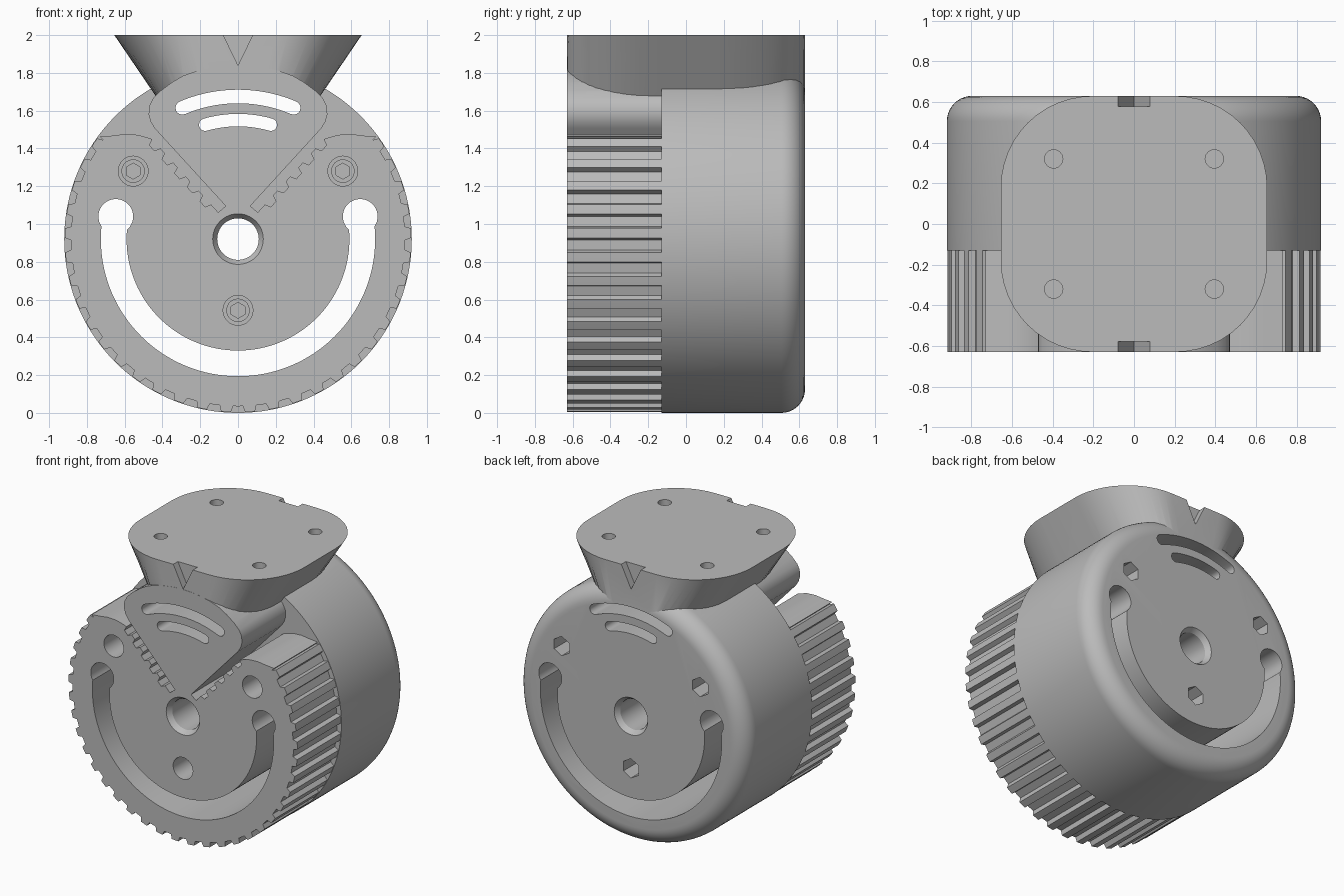
import bpy, bmesh
from math import sin, cos, pi, radians, sqrt
from mathutils import Vector

cube = bpy.data.objects.get("Cube")
if cube:
    bpy.data.objects.remove(cube)

CZ, R = 0.92, 0.92            # wheel axis height and radius
FRONT, STEP, BACK = -0.63, -0.13, 0.63

grey = bpy.data.materials.new("plain grey")
grey.use_nodes = True
colour = (0.5, 0.5, 0.5, 1)
grey.diffuse_color = colour
grey.node_tree.nodes["Principled BSDF"].inputs["Base Color"].default_value = colour


def loft(name, rings):
    """Skin equal-length rings of points and cap both ends."""
    bm = bmesh.new()
    rows = [[bm.verts.new(p) for p in ring] for ring in rings]
    n = len(rows[0])
    for a, b in zip(rows, rows[1:]):
        for i in range(n):
            j = (i + 1) % n
            bm.faces.new((a[i], a[j], b[j], b[i]))
    bm.faces.new(rows[0])
    bm.faces.new(rows[-1])
    bmesh.ops.recalc_face_normals(bm, faces=bm.faces)
    mesh = bpy.data.meshes.new(name)
    bm.to_mesh(mesh)
    bm.free()
    mesh.materials.append(grey)
    obj = bpy.data.objects.new(name, mesh)
    bpy.context.collection.objects.link(obj)
    return obj


def prism(name, outline, y0=-1.0, y1=1.0):
    return loft(name, [[(x, y, z) for x, z in outline] for y in (y0, y1)])


def circle(x, z, r, n=32, turn=0.0):
    return [(x + r * cos(turn + 2 * pi * i / n), z + r * sin(turn + 2 * pi * i / n))
            for i in range(n)]


def lathe(name, profile, n):
    return loft(name, [[(x, y, z) for x, z in circle(0, CZ, r, n)] for r, y in profile])


def polar(r, deg):
    return (r * cos(radians(deg)), CZ + r * sin(radians(deg)))


def arc_slot(r, half, a0, a1, n):
    """Curved slot outline with round ends, about the wheel axis."""
    steps = [a0 + (a1 - a0) * i / n for i in range(n + 1)]
    pts = [polar(r + half, a) for a in steps]
    for centre, first in ((a1, a1), (a0, a0 + 180)):
        cx, cz = polar(r, centre)
        for k in range(1, 8):
            t = radians(first + 180 * k / 8)
            pts.append((cx + half * cos(t), cz + half * sin(t)))
        if centre == a1:
            pts += [polar(r - half, a) for a in reversed(steps)]
    return pts


def boolean(target, tool, operation):
    mod = target.modifiers.new(operation, "BOOLEAN")
    mod.operation, mod.solver, mod.object = operation, "EXACT", tool
    bpy.context.view_layer.objects.active = target
    bpy.ops.object.modifier_apply(modifier=mod.name)
    bpy.data.objects.remove(tool)


# Rear drum with a rounded back edge
fillet = 0.125
edge = [(R - fillet + fillet * cos(t), BACK - fillet + fillet * sin(t))
        for t in (pi / 2 * i / 10 for i in range(11))]
body = lathe("wheel_body", [(R, STEP)] + edge, 180)

# Front belt wheel: right half outline, from the bottom groove up to the top
TEETH, rim = 45, 0.917
pitch = 360 / TEETH
half = [polar(rim - 0.032, -90)]
for k in range(17):
    a = -90 + k * pitch
    if k:
        half += [polar(rim, a - 2.4), polar(rim - 0.032, a - 1.7)]
    half += [polar(rim - 0.032, a + 1.7), polar(rim, a + 2.4)]
    half += [polar(rim, a + 4)] if k < 16 else []
half = [p for p in half if p[1] < 1.455]
half += [(0.73, 1.462), (0.66, 1.468), (0.6, 1.476), (0.53, 1.472), (0.47, 1.455)]

# Toothed edge of the belt gap, running down to the hub
along = Vector((-0.37, -0.41)).normalized()
out = Vector((0.742, -0.67))
start = Vector((0.44, 1.5)) + out * 0.045
for k in range(5):
    s = 0.03 + k * 0.1
    for ds, depth in ((0, 0), (0.012, 0.032), (0.052, 0.032), (0.064, 0)):
        half.append(tuple(start + along * (s + ds) + out * depth))
half += [tuple(start + along * 0.55), (0.065, 1.095)]

# Wedge with a rounded shoulder and an arched top
half += [(0.44, 1.505), (0.462, 1.54), (0.473, 1.58), (0.47, 1.625), (0.45, 1.665),
         (0.41, 1.705), (0.35, 1.75), (0.29, 1.785), (0.22, 1.81), (0.15, 1.825),
         (0.08, 1.835), (0, 1.838)]
outline = half + [(-x, z) for x, z in reversed(half) if abs(x) > 1e-4]
boolean(body, prism("belt_wheel", outline, FRONT, STEP + 0.05), "UNION")


# Flared mounting head with a rounded rectangular top
def head_ring(z):
    hx, hy, r = 0.655, 0.629, 0.45
    squeeze = (hx - (2 - z) * 0.68) / hx
    ring = []
    for q, (sx, sy) in enumerate(((1, 1), (-1, 1), (-1, -1), (1, -1))):
        for i in range(13):
            t = pi / 2 * (q + i / 12)
            ring.append(((sx * (hx - r) + r * cos(t)) * squeeze,
                         sy * (hy - r) + r * sin(t), z))
    return ring


boolean(body, loft("mounting_head", [head_ring(1.5), head_ring(2.0)]), "UNION")

# Curved slots through the wheel
cutters = [
    prism("guide_slot", arc_slot(0.658, 0.068, -190, 10, 72)),
    prism("outer_window", arc_slot(0.755, 0.036, 67, 113, 24)),
    prism("inner_window", arc_slot(0.63, 0.033, 74, 106, 16)),
    lathe("axle_hole", [(0.16, FRONT - 0.026), (0.134, FRONT), (0.11, FRONT + 0.035),
                        (0.11, BACK - 0.035), (0.134, BACK), (0.16, BACK + 0.026)], 48),
]
for side in (-1, 1):
    cutters.append(prism("slot_end", circle(side * 0.647, 1.04, 0.092, 40)))
    # V marks on the head rim
    cutters.append(prism("centre_mark", [(-0.0825, 2.01), (0.0825, 2.01), (0, 1.84)],
                         *sorted((side * 0.577, side * 0.7))))
    # Mounting holes in the top
    for y in (-0.32, 0.32):
        hole = circle(side * 0.395, y, 0.045, 24)
        cutters.append(loft("mounting_hole", [[(x, v, z) for x, v in hole]
                                              for z in (1.82, 2.1)]))

# Screw holes: round in front, hexagonal nut pockets behind
screws = [(-0.555, 1.28), (0.555, 1.28), (0, 0.543)]
for x, z in screws:
    cutters.append(prism("screw_hole", circle(x, z, 0.079), -1, -0.3))
    cutters.append(prism("nut_pocket", circle(x, z, 0.07, 6, pi / 2), 0.38, 1))
for cutter in cutters:
    boolean(body, cutter, "DIFFERENCE")

# Sunken socket screws
parts = [body]
for x, z in screws:
    screw = prism("socket_screw", circle(x, z, 0.062), -0.42, -0.29)
    boolean(screw, prism("socket", circle(x, z, 0.042, 6, pi / 2), -0.5, -0.36), "DIFFERENCE")
    parts.append(screw)

bpy.ops.object.select_all(action="DESELECT")
for part in parts:
    part.select_set(True)
bpy.context.view_layer.objects.active = body
bpy.ops.object.shade_smooth_by_angle(angle=radians(25))
